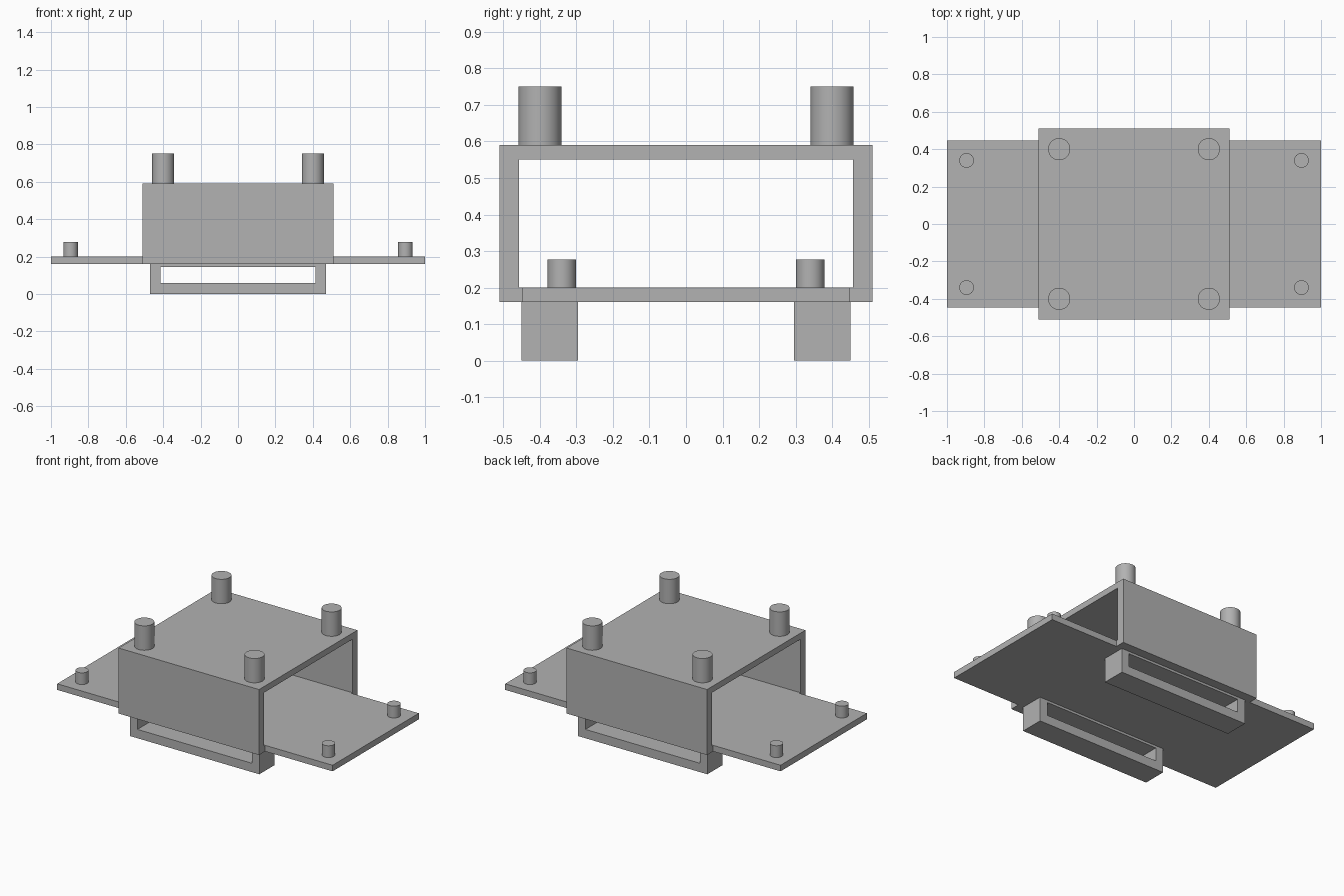
import bpy
import bmesh
import math
from mathutils import Vector

cube = bpy.data.objects.get("Cube")
if cube:
    bpy.data.objects.remove(cube, do_unlink=True)

# Single grey material
grey = bpy.data.materials.new("plain grey")
grey.use_nodes = True
colour = (0.445, 0.445, 0.445, 1)
grey.diffuse_color = colour
grey.node_tree.nodes["Principled BSDF"].inputs["Base Color"].default_value = colour


def extrude(name, points, offset):
    """Extrude a closed outline by an offset vector."""
    bm = bmesh.new()
    face = bm.faces.new([bm.verts.new(p) for p in points])
    result = bmesh.ops.extrude_face_region(bm, geom=[face])
    moved = [v for v in result["geom"] if isinstance(v, bmesh.types.BMVert)]
    bmesh.ops.translate(bm, verts=moved, vec=Vector(offset))
    bmesh.ops.recalc_face_normals(bm, faces=bm.faces)
    mesh = bpy.data.meshes.new(name)
    bm.to_mesh(mesh)
    bm.free()
    mesh.materials.append(grey)
    obj = bpy.data.objects.new(name, mesh)
    bpy.context.collection.objects.link(obj)
    return obj


def peg(name, x, y, z, radius, height):
    bpy.ops.mesh.primitive_cylinder_add(
        vertices=48, radius=radius, depth=height, location=(x, y, z + height / 2))
    obj = bpy.context.object
    obj.name = name
    obj.data.materials.append(grey)
    bpy.ops.object.shade_smooth_by_angle(angle=math.radians(40))


PLATE_BOTTOM, PLATE_TOP = 0.16, 0.2
HALF, INNER, ROOF = 0.51, 0.457, 0.59

# Base plate, slightly wider where it meets the housing walls
quarter = [(1, 0.447), (HALF, 0.447), (HALF, INNER)]
half = quarter + [(-x, y) for x, y in reversed(quarter)]
outline = half + [(x, -y) for x, y in reversed(half)]
extrude("base_plate", [(x, y, PLATE_BOTTOM) for x, y in outline],
        (0, 0, PLATE_TOP - PLATE_BOTTOM))

# Housing: two walls and a roof, open at both ends
side = [(HALF, PLATE_BOTTOM), (HALF, ROOF)]
inside = [(INNER, 0.55), (INNER, PLATE_BOTTOM)]
arch = side + [(-y, z) for y, z in reversed(side)]
arch += [(-y, z) for y, z in reversed(inside)] + inside
extrude("housing", [(-HALF, y, z) for y, z in arch], (2 * HALF, 0, 0))

# Rectangular strap loops under the plate, front and back
for label, y in (("front", -0.45), ("back", 0.295)):
    loop = extrude(label + "_strap_loop",
                   [(-0.47, y, 0), (0.47, y, 0),
                    (0.47, y, PLATE_BOTTOM), (-0.47, y, PLATE_BOTTOM)], (0, 0.155, 0))
    cutter = extrude(label + "_slot_cutter",
                     [(-0.415, y - 0.1, 0.058), (0.415, y - 0.1, 0.058),
                      (0.415, y - 0.1, 0.145), (-0.415, y - 0.1, 0.145)], (0, 0.355, 0))
    cutter.hide_render = True
    cutter.hide_set(True)
    cut = loop.modifiers.new("slot", "BOOLEAN")
    cut.operation = "DIFFERENCE"
    cut.solver = "EXACT"
    cut.object = cutter

# Pegs on the roof and on the plate corners
for sx, side_name in ((1, "left"), (-1, "right")):
    for sy, end_name in ((-1, "front"), (1, "back")):
        label = end_name + "_" + side_name
        peg(label + "_roof_peg", sx * 0.4, sy * 0.4, ROOF, 0.059, 0.16)
        peg(label + "_plate_peg", sx * 0.895, sy * 0.34, PLATE_TOP, 0.039, 0.077)
